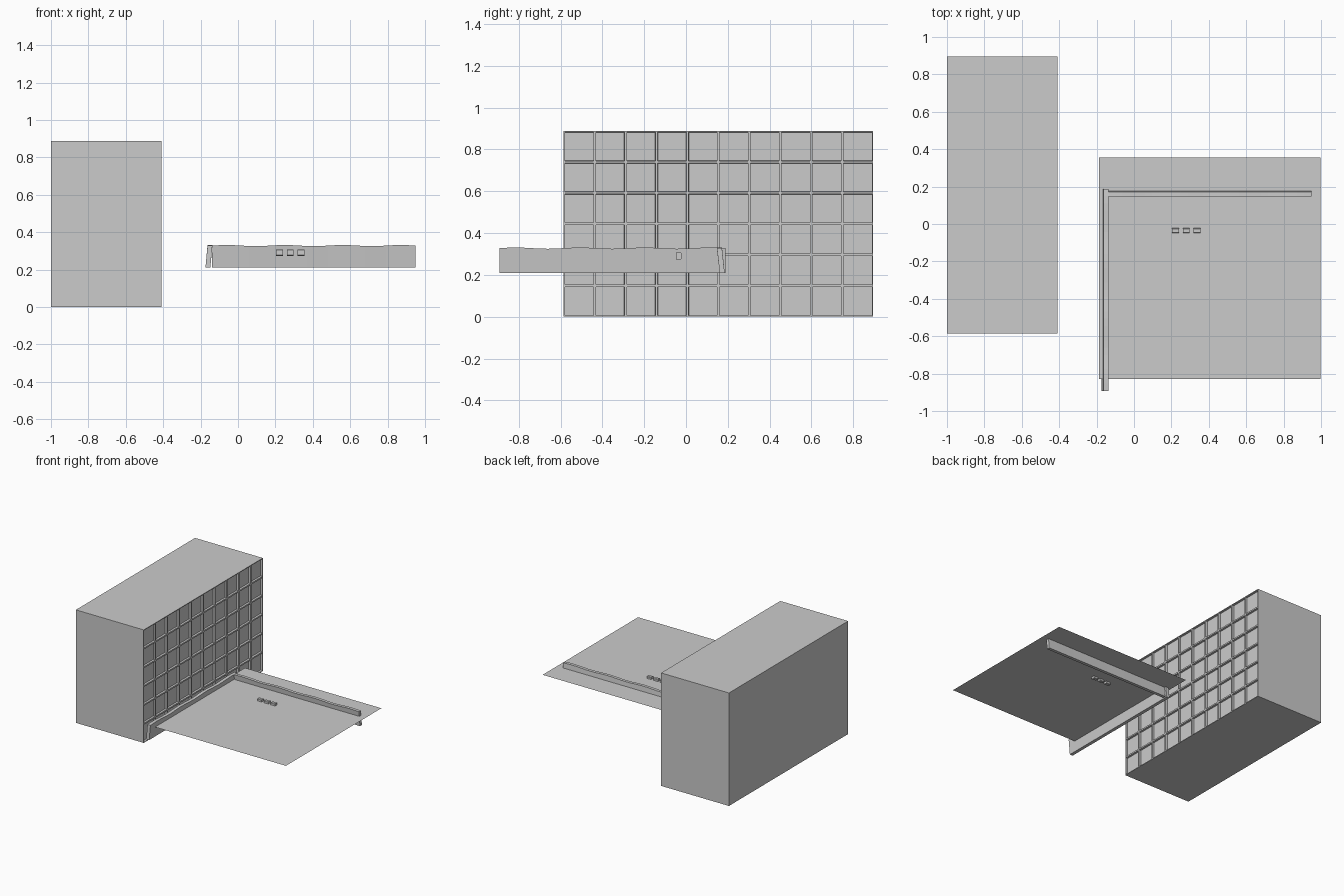
import bpy, bmesh, math
from mathutils import Vector

if "Cube" in bpy.data.objects:
    bpy.data.objects.remove(bpy.data.objects["Cube"])


def make_object(name, bm):
    bmesh.ops.recalc_face_normals(bm, faces=bm.faces)
    mesh = bpy.data.meshes.new(name)
    bm.to_mesh(mesh)
    bm.free()
    obj = bpy.data.objects.new(name, mesh)
    bpy.context.collection.objects.link(obj)
    return obj


def box(bm, lo, hi):
    lo, hi = Vector(lo), Vector(hi)
    verts = bmesh.ops.create_cube(bm, size=1)["verts"]
    for v in verts:
        v.co = (lo + hi) / 2 + v.co * (hi - lo)
    return verts


# Cabinet block: its right-hand face is a 10 x 6 grid of shallow framed panels
X0, X1, Y0, Y1, H = -1.0, -0.41, -0.585, 0.895, 0.888
bm = bmesh.new()
box(bm, (X0, Y0, 0), (X1, Y1, H))
front = [f for f in bm.faces if f.calc_center_median().x > X1 - 0.001]
bmesh.ops.delete(bm, geom=front, context='FACES_ONLY')
COLS, ROWS = 10, 6
grid = [[bm.verts.new((X1, Y0 + (Y1 - Y0) * i / COLS, H * j / ROWS))
         for j in range(ROWS + 1)] for i in range(COLS + 1)]
cells = [bm.faces.new((grid[i][j], grid[i + 1][j], grid[i + 1][j + 1], grid[i][j + 1]))
         for i in range(COLS) for j in range(ROWS)]
bm.normal_update()
rim = bmesh.ops.inset_individual(bm, faces=cells, thickness=0.008, depth=0)
bmesh.ops.inset_individual(bm, faces=cells, thickness=0.001, depth=-0.016)
bmesh.ops.remove_doubles(bm, verts=bm.verts, dist=0.0001)
make_object("cabinet", bm)

# Thin ground sheet of the raised platform
bm = bmesh.new()
Z = 0.29
bm.faces.new([bm.verts.new(p) for p in
              ((-0.188, -0.83, Z), (0.998, -0.83, Z), (0.998, 0.355, Z), (-0.188, 0.355, Z))])
make_object("platform_sheet", bm)


# Leaning walls with a slightly wavy top edge
def leaning_wall(name, start, end, profile, to_world):
    bm = bmesh.new()
    steps = 28
    rings = []
    for k in range(steps + 1):
        t = start + (end - start) * k / steps
        wave = 0.003 * math.sin(7 * math.pi * k / steps)
        rings.append([bm.verts.new(to_world(t, s, z + (wave if z > 0.3 else 0)))
                      for s, z in profile])
    for a, b in zip(rings, rings[1:]):
        for i in range(4):
            j = (i + 1) % 4
            bm.faces.new((a[i], a[j], b[j], b[i]))
    bm.faces.new(rings[0])
    bm.faces.new(rings[-1])
    return make_object(name, bm)


leaning_wall("back_wall", -0.138, 0.948,
             ((0.148, 0.328), (0.172, 0.328), (0.185, 0.21), (0.161, 0.21)),
             lambda t, s, z: (t, s, z))
leaning_wall("side_wall", -0.892, 0.188,
             ((-0.163, 0.328), (-0.137, 0.328), (-0.148, 0.21), (-0.174, 0.21)),
             lambda t, s, z: (s, t, z))

# Row of three small blocks set into the sheet
for n in range(3):
    x = 0.203 + 0.058 * n
    bm = bmesh.new()
    box(bm, (x, -0.049, 0.273), (x + 0.037, -0.022, 0.308))
    long_edges = [e for e in bm.edges if abs(e.verts[0].co.x - e.verts[1].co.x) > 0.01]
    bmesh.ops.bevel(bm, geom=long_edges, offset=0.004, segments=1, affect='EDGES')
    make_object(f"small_block_{n + 1}", bm)
